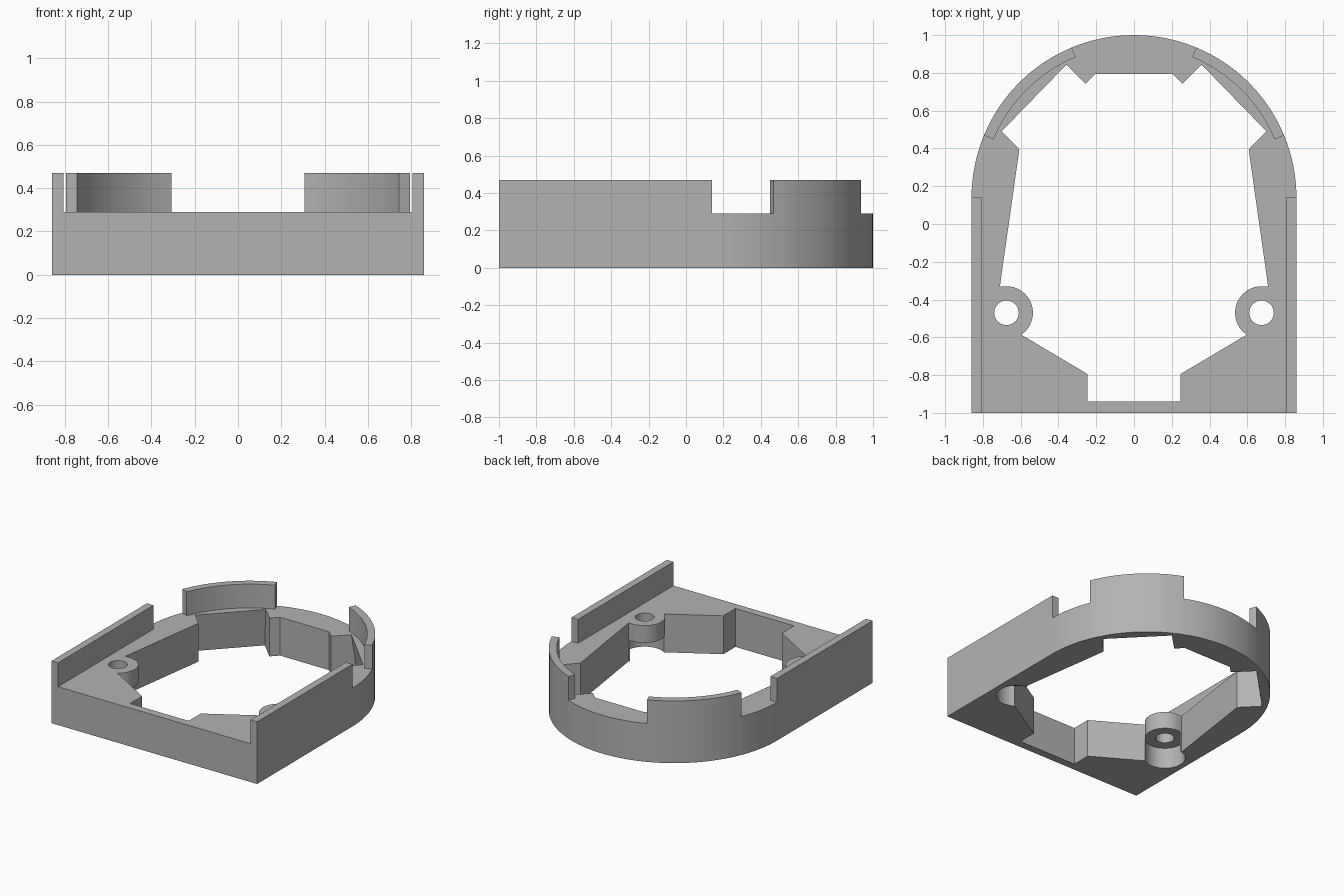
import bpy
from math import cos, sin, radians

if "Cube" in bpy.data.objects:
    bpy.data.objects.remove(bpy.data.objects["Cube"], do_unlink=True)

BASE, TOP = 0.29, 0.47        # deck height and rim height
R, R_IN, CY = 0.86, 0.805, 0.14   # rim radii and centre of the round end
BOSS = (0.675, -0.47)
BOSS_R, HOLE_R, POCKET_Z = 0.14, 0.065, 0.16


def arc(cx, cy, r, a0, a1, n):
    angles = [radians(a0 + (a1 - a0) * i / n) for i in range(n + 1)]
    return [(cx + r * cos(a), cy + r * sin(a)) for a in angles]


def mirrored(half):
    """Close a half outline by reflecting it across x = 0."""
    return half + [(-x, y) for x, y in reversed(half)]


def prism(name, lower, z0, z1, upper=None):
    upper = upper or lower
    n = len(lower)
    verts = [(x, y, z0) for x, y in lower] + [(x, y, z1) for x, y in upper]
    faces = [tuple(reversed(range(n))), tuple(range(n, 2 * n))]
    faces += [(i, (i + 1) % n, n + (i + 1) % n, n + i) for i in range(n)]
    mesh = bpy.data.meshes.new(name)
    mesh.from_pydata(verts, [], faces)
    obj = bpy.data.objects.new(name, mesh)
    bpy.context.collection.objects.link(obj)
    return obj


def cut(target, cutter):
    mod = target.modifiers.new("cut", "BOOLEAN")
    mod.operation, mod.solver, mod.object = "DIFFERENCE", "EXACT", cutter
    cutter.hide_render = True
    bpy.context.view_layer.objects.active = target
    bpy.ops.object.modifier_apply(modifier=mod.name)
    bpy.data.objects.remove(cutter, do_unlink=True)


def opening(shift):
    """Central opening; shift pushes the diagonal slot walls outward."""
    half = [(0.245, -0.94), (0.245, -0.795)]
    half += arc(*BOSS, BOSS_R, 236, 90, 20)
    half += [(0.71, -0.33), (0.607, 0.395),
             (0.70 + shift, 0.49 + shift), (0.357 + shift, 0.842 + shift),
             (0.257, 0.742), (0.205, 0.795)]
    return mirrored(half)


# Housing: straight sides with a round back
frame = prism("bezel_frame", mirrored([(R, -1)] + arc(0, CY, R, 0, 90, 32)[:-1]
              + [(0.001, CY + R)]), 0, TOP)

# Clear the deck, leaving the side walls and two curved rim tabs
deck = [(R_IN, -1.1), (R_IN, CY)]
deck += arc(0, CY, 1.1, 0, 22.5, 4)
deck += arc(0, CY, R_IN, 22.5, 67.5, 16)
deck += arc(0, CY, 1.1, 67.5, 89, 4)
cut(frame, prism("deck_cutter", mirrored(deck), BASE, TOP + 0.1))

# Central opening with slots that widen towards the underside
cut(frame, prism("opening_cutter", opening(0.03), -0.01, BASE + 0.01, opening(0)))

# Screw bosses: recess below, hole through
for side in (1, -1):
    x, y = side * BOSS[0], BOSS[1]
    cut(frame, prism("pocket_cutter", arc(x, y, BOSS_R + 0.002, 0, 354.375, 63),
                     -0.1, POCKET_Z))
    cut(frame, prism("screw_hole_cutter", arc(x, y, HOLE_R, 0, 348.75, 31),
                     -0.1, BASE + 0.1))

# Grey plastic
grey = bpy.data.materials.new("grey_plastic")
grey.use_nodes = True
colour = (0.45, 0.45, 0.45, 1)
grey.diffuse_color = colour
grey.node_tree.nodes["Principled BSDF"].inputs["Base Color"].default_value = colour
frame.data.materials.clear()
frame.data.materials.append(grey)

bpy.ops.object.select_all(action="DESELECT")
frame.select_set(True)
bpy.context.view_layer.objects.active = frame
bpy.ops.object.shade_smooth_by_angle(angle=radians(25))
